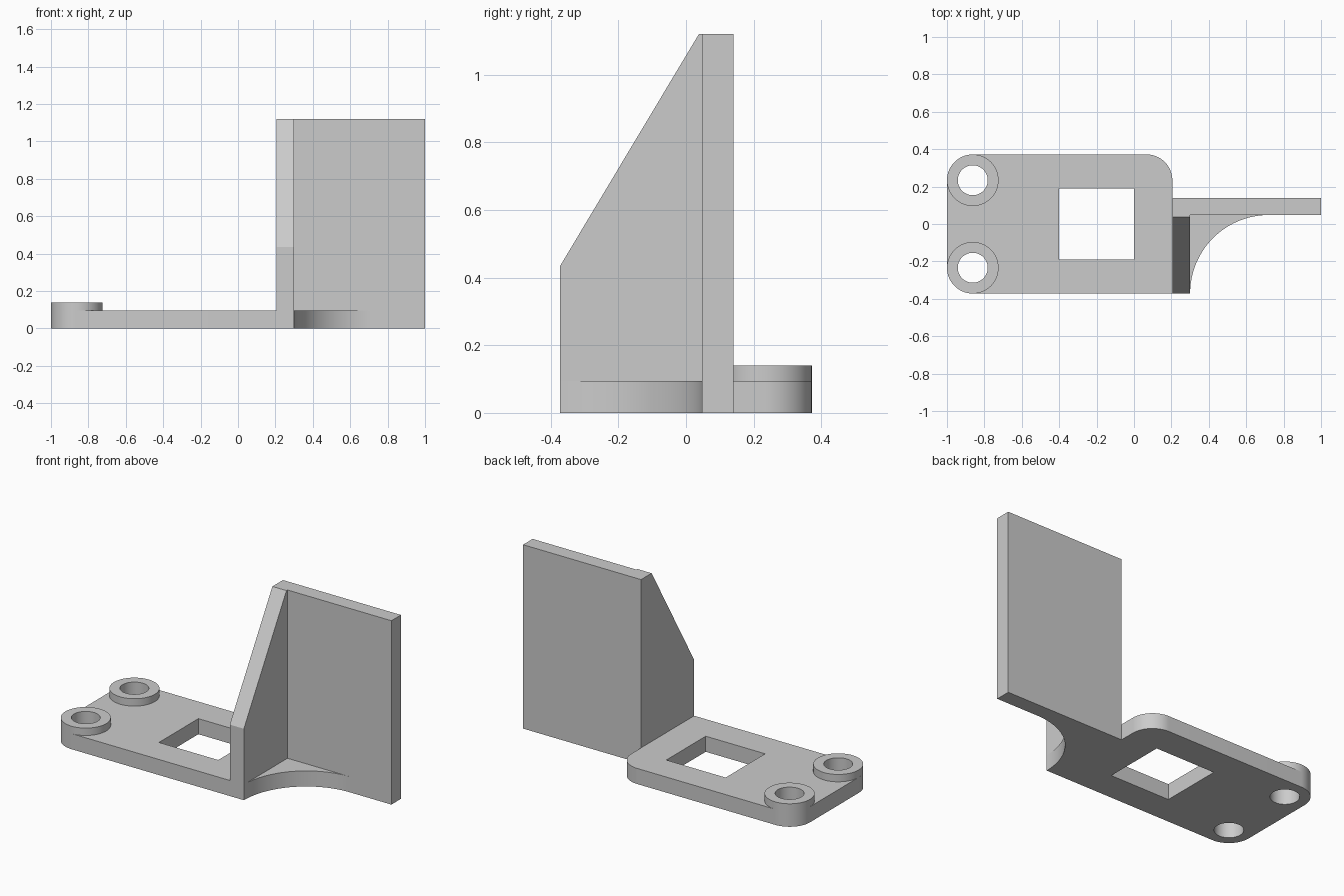
import bpy, bmesh
from math import cos, sin, radians
from mathutils import Matrix

cube = bpy.data.objects.get("Cube")
if cube:
    bpy.data.objects.remove(cube, do_unlink=True)

grey = bpy.data.materials.new("light grey")
grey.use_nodes = True
grey.diffuse_color = (0.6, 0.6, 0.6, 1)
grey.node_tree.nodes["Principled BSDF"].inputs["Base Color"].default_value = (0.6, 0.6, 0.6, 1)

# Overall dimensions
HALF = 0.372        # half depth of the base
BASE = 0.095        # base thickness
WALL_X = 0.205      # where the base meets the walls
RIB_X = 0.3         # outer face of the rib
WALL_Y = 0.048      # front face of the upright wall
WALL_BACK = 0.14
TOP = 1.12
RING_R, HOLE_R = 0.138, 0.08
RING_X, RING_Y = -1 + RING_R, HALF - RING_R


def arc(cx, cy, r, start, end, steps=24):
    angles = [radians(start + (end - start) * i / steps) for i in range(steps + 1)]
    return [(cx + r * cos(a), cy + r * sin(a)) for a in angles]


def circle(cx, cy, r):
    return arc(cx, cy, r, 0, 360, 64)[:-1]


def rect(x0, y0, x1, y1):
    return [(x0, y0), (x1, y0), (x1, y1), (x0, y1)]


def plate(name, outlines, low, high, turn=Matrix.Identity(4)):
    """Extrude a filled outline, with any further outlines as holes."""
    curve = bpy.data.curves.new(name, "CURVE")
    curve.dimensions = "2D"
    curve.fill_mode = "BOTH"
    curve.extrude = (high - low) / 2
    for points in outlines:
        spline = curve.splines.new("POLY")
        spline.points.add(len(points) - 1)
        for p, (x, y) in zip(spline.points, points):
            p.co = (x, y, 0, 1)
        spline.use_cyclic_u = True
    temp = bpy.data.objects.new(name + " curve", curve)
    bpy.context.collection.objects.link(temp)
    graph = bpy.context.evaluated_depsgraph_get()
    mesh = bpy.data.meshes.new_from_object(temp.evaluated_get(graph))
    bpy.data.objects.remove(temp, do_unlink=True)
    bpy.data.curves.remove(curve)

    mesh.transform(turn @ Matrix.Translation((0, 0, (low + high) / 2)))
    bm = bmesh.new()
    bm.from_mesh(mesh)
    bmesh.ops.remove_doubles(bm, verts=bm.verts, dist=0.0001)
    bmesh.ops.recalc_face_normals(bm, faces=bm.faces)
    bm.to_mesh(mesh)
    bm.free()
    mesh.name = name
    mesh.materials.clear()
    mesh.materials.append(grey)
    obj = bpy.data.objects.new(name, mesh)
    bpy.context.collection.objects.link(obj)
    bpy.ops.object.select_all(action="DESELECT")
    obj.select_set(True)
    bpy.context.view_layer.objects.active = obj
    bpy.ops.object.shade_smooth_by_angle(angle=radians(30))
    return obj


# Base with rounded corners, square window and two screw holes
base = [(WALL_X, -HALF)]
base += arc(WALL_X - RING_R, HALF - RING_R, RING_R, 0, 90)
base += arc(RING_X, RING_Y, RING_R, 90, 180)
base += arc(RING_X, -RING_Y, RING_R, 180, 270)
holes = [circle(RING_X, side * RING_Y, HOLE_R) for side in (-1, 1)]
plate("base_plate", [base, rect(-0.4, -0.19, 0, 0.19)] + holes, 0, BASE)

# Raised rings around the screw holes
for label, side in (("front", -1), ("back", 1)):
    y = side * RING_Y
    plate(label + "_ring", [circle(RING_X, y, RING_R), circle(RING_X, y, HOLE_R)], BASE, 0.14)

# Upright wall
plate("upright_wall", [rect(WALL_X, WALL_Y, 1, WALL_BACK)], 0, TOP)

# Sloped rib, drawn in the y-z plane and extruded along x
to_side = Matrix(((0, 0, 1, 0), (1, 0, 0, 0), (0, 1, 0, 0), (0, 0, 0, 1)))
rib = [(-HALF, 0), (WALL_Y, 0), (WALL_Y, TOP), (0.038, TOP), (-HALF, 0.435)]
plate("sloped_rib", [rib], WALL_X, RIB_X, to_side)

# Concave web in the corner between rib and wall
web_r = WALL_Y + HALF
web = [(RIB_X, WALL_Y)] + arc(RIB_X + web_r, -HALF, web_r, 180, 90, 40)
plate("corner_web", [web], 0, BASE)
